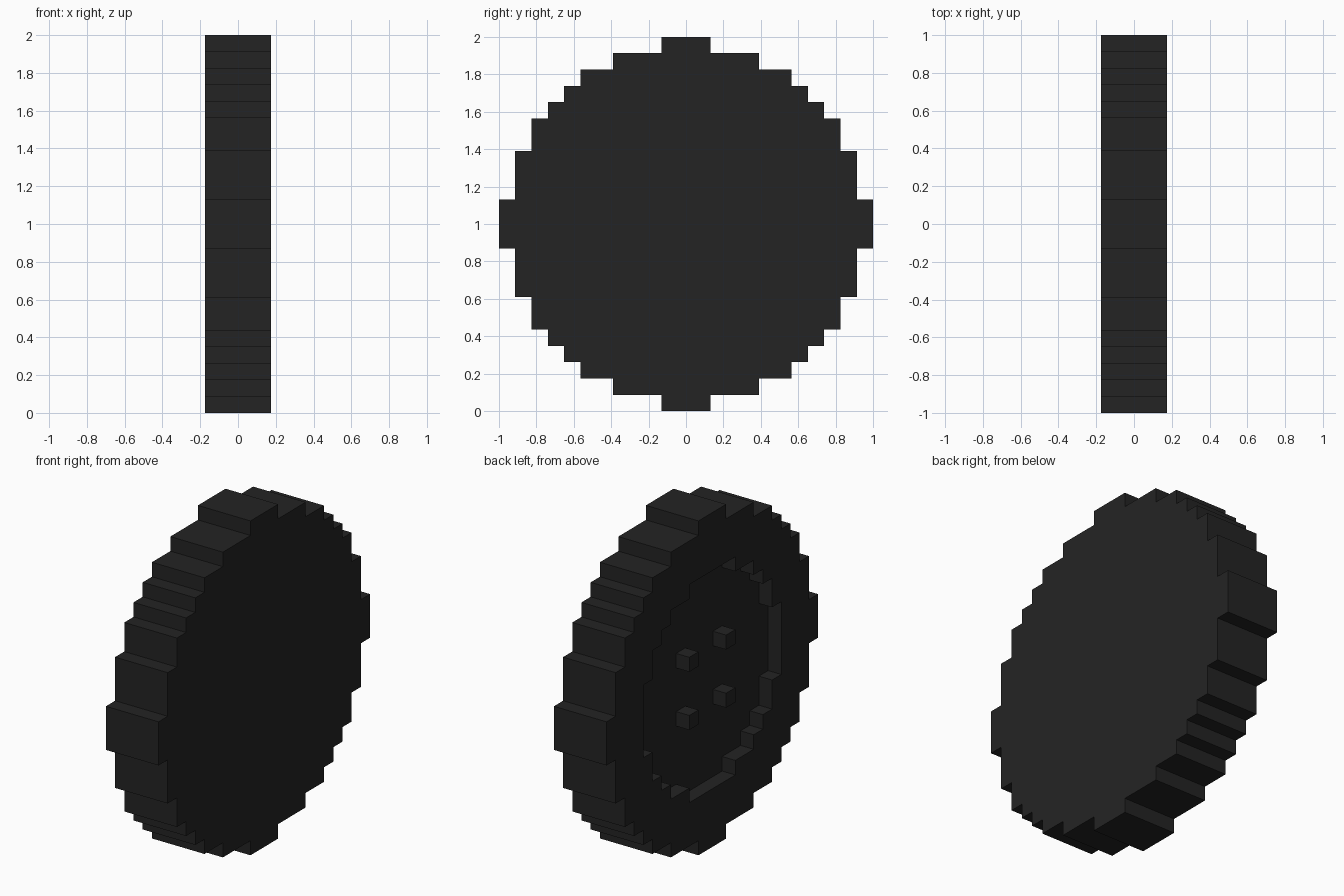
import bpy, bmesh

cube = bpy.data.objects.get("Cube")
if cube:
    bpy.data.objects.remove(cube, do_unlink=True)

V = 2 / 23  # size of one block step

rubber = bpy.data.materials.new("dark rubber")
rubber.use_nodes = True
colour = (0.0175, 0.0175, 0.0175, 1)
rubber.diffuse_color = colour
bsdf = next(n for n in rubber.node_tree.nodes if n.type == 'BSDF_PRINCIPLED')
bsdf.inputs["Base Color"].default_value = colour
bsdf.inputs["Roughness"].default_value = 0.9


def stepped_circle(corners):
    """Full outline from the outward corners of one quarter, in block steps."""
    quarter = [corners[0]]
    for (_, z_before), (y, z) in zip(corners, corners[1:]):
        quarter += [(y, z_before), (y, z)]
    outline = []
    for _ in range(4):
        outline += quarter
        quarter = [(-z, y) for y, z in quarter]
    return outline


def prism(name, outline, x0, x1):
    """Flat-sided solid: a y-z outline extruded along x, in block steps."""
    bm = bmesh.new()
    face = bm.faces.new([bm.verts.new((x0 * V, y * V, 1 + z * V)) for y, z in outline])
    new = bmesh.ops.extrude_face_region(bm, geom=[face], use_keep_orig=True)["geom"]
    verts = [g for g in new if isinstance(g, bmesh.types.BMVert)]
    bmesh.ops.translate(bm, verts=verts, vec=((x1 - x0) * V, 0, 0))
    bmesh.ops.recalc_face_normals(bm, faces=bm.faces)
    mesh = bpy.data.meshes.new(name)
    bm.to_mesh(mesh)
    bm.free()
    mesh.materials.append(rubber)
    obj = bpy.data.objects.new(name, mesh)
    bpy.context.collection.objects.link(obj)
    return obj


# Wheel body with stepped tread
tread = [(11.5, 1.5), (10.5, 4.5), (9.5, 6.5), (8.5, 7.5),
         (7.5, 8.5), (6.5, 9.5), (4.5, 10.5), (1.5, 11.5)]
wheel = prism("wheel", stepped_circle(tread), -2, 2)

# Hub recess, one step deep in the -x face
rim = [(7.5, 2.5), (6.5, 4.5), (5.5, 5.5), (4.5, 6.5), (2.5, 7.5)]
cutter = prism("recess_cutter", stepped_circle(rim), -3, -1)
cutter.hide_render = True
cut = wheel.modifiers.new("hub recess", 'BOOLEAN')
cut.operation = 'DIFFERENCE'
cut.solver = 'EXACT'
cut.object = cutter
bpy.context.view_layer.objects.active = wheel
bpy.ops.object.modifier_apply(modifier=cut.name)
bpy.data.objects.remove(cutter, do_unlink=True)

# Four wheel nuts standing on the recess floor
for side, y in (("front", -2), ("back", 2)):
    for level, z in (("lower", -2), ("upper", 2)):
        square = [(y + a, z + b) for a, b in ((-.5, -.5), (.5, -.5), (.5, .5), (-.5, .5))]
        prism(f"wheel_nut_{side}_{level}", square, -2, -1)
